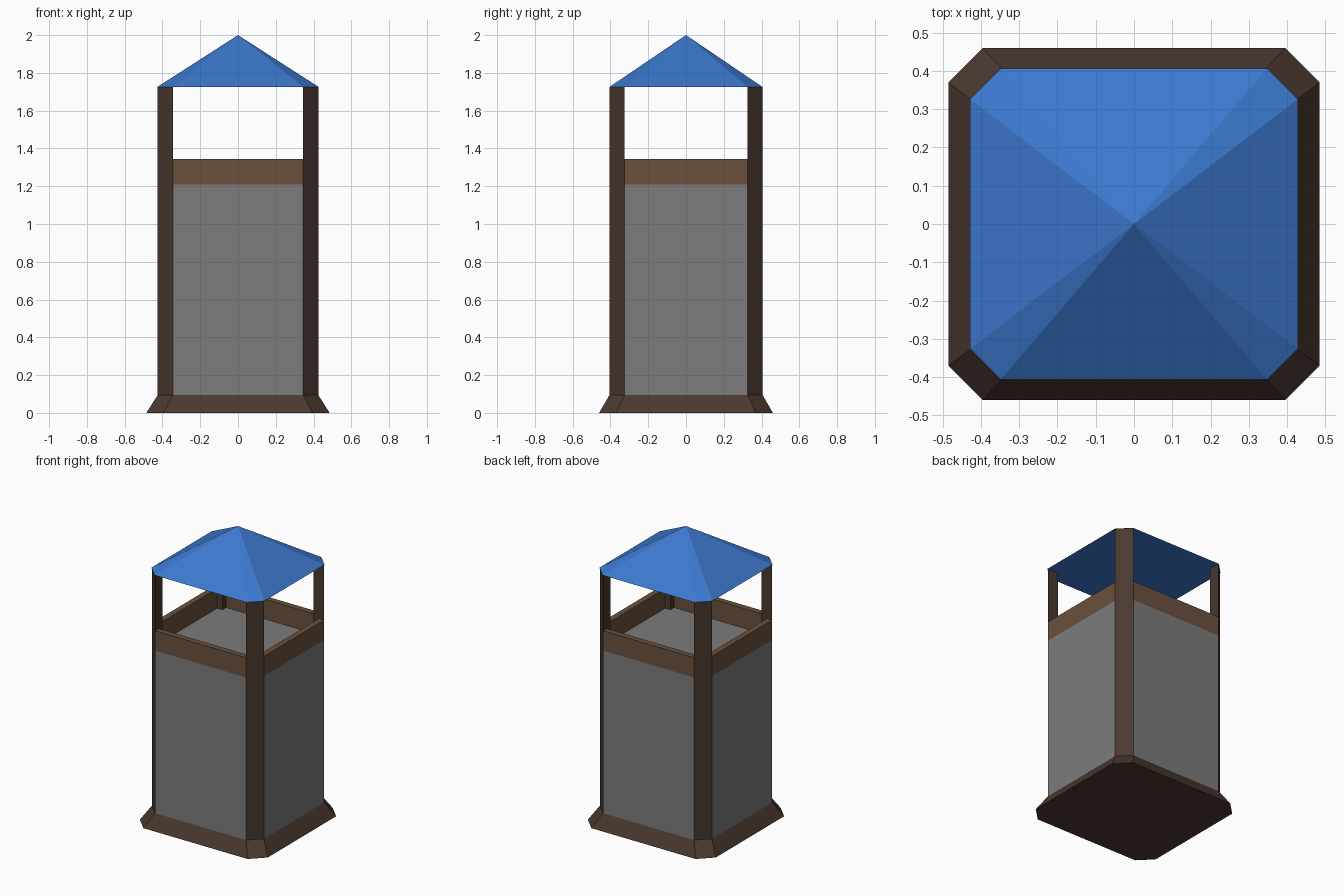
import bpy

if "Cube" in bpy.data.objects:
    bpy.data.objects.remove(bpy.data.objects["Cube"])

HX, HY, C = 0.425, 0.405, 0.08      # body half sizes and corner chamfer
IX, IY = HX - C, HY - C             # inner corner of the posts
Z_BASE, Z_FILL, Z_RIM, Z_EAVES, Z_TOP = 0.095, 1.21, 1.345, 1.725, 2.0


def material(name, rgb):
    m = bpy.data.materials.new(name)
    m.diffuse_color = (*rgb, 1)
    m.use_nodes = True
    m.node_tree.nodes["Principled BSDF"].inputs["Base Color"].default_value = m.diffuse_color
    return m


dark_wood = material("dark_wood", (0.068, 0.040, 0.028))
light_wood = material("light_wood", (0.145, 0.082, 0.047))
blue = material("blue_roof", (0.045, 0.19, 0.62))
grey = material("grey_panel", (0.2, 0.2, 0.2))


def octagon(hx, hy, c):
    """Rectangle with chamfered corners, counter-clockwise."""
    return [(hx, -hy + c), (hx, hy - c), (hx - c, hy), (-hx + c, hy),
            (-hx, hy - c), (-hx, -hy + c), (-hx + c, -hy), (hx - c, -hy)]


def loft(name, bottom, z0, top, z1, mat):
    """Closed solid between two outlines; a one-point top makes a pyramid."""
    n = len(bottom)
    verts = [(x, y, z0) for x, y in bottom] + [(x, y, z1) for x, y in top]
    faces = [tuple(reversed(range(n)))]
    if len(top) == 1:
        faces += [(i, (i + 1) % n, n) for i in range(n)]
    else:
        faces += [(i, (i + 1) % n, n + (i + 1) % n, n + i) for i in range(n)]
        faces.append(tuple(range(n, 2 * n)))
    mesh = bpy.data.meshes.new(name)
    mesh.from_pydata(verts, [], faces)
    mesh.materials.append(mat)
    ob = bpy.data.objects.new(name, mesh)
    bpy.context.collection.objects.link(ob)
    return ob


def rect(x0, x1, y0, y1):
    return [(x0, y0), (x1, y0), (x1, y1), (x0, y1)]


# Flared base
loft("base", octagon(0.485, 0.46, 0.09), 0, octagon(HX, HY, C), Z_BASE, dark_wood)

# Grey body, notched at the corners to receive the posts
notched = [(HX, -IY), (HX, IY), (IX, IY), (IX, HY), (-IX, HY), (-IX, IY),
           (-HX, IY), (-HX, -IY), (-IX, -IY), (-IX, -HY), (IX, -HY), (IX, -IY)]
loft("body", notched, Z_BASE, notched, Z_FILL, grey)

# Corner posts, triangular in section
for sx, xn in ((1, "right"), (-1, "left")):
    for sy, yn in ((1, "back"), (-1, "front")):
        tri = [(sx * IX, sy * IY), (sx * HX, sy * IY), (sx * IX, sy * HY)]
        if sx * sy < 0:
            tri.reverse()
        loft(f"{yn}_{xn}_post", tri, Z_BASE, tri, Z_EAVES, dark_wood)

# Rim boards standing above the fill
T = 0.04
for name, r in (("front_rim", rect(-IX, IX, -HY, -HY + T)),
                ("back_rim", rect(-IX, IX, HY - T, HY)),
                ("left_rim", rect(-HX, -HX + T, -IY, IY)),
                ("right_rim", rect(HX - T, HX, -IY, IY))):
    loft(name, r, Z_FILL, r, Z_RIM, light_wood)

# Pyramid roof with clipped corners
loft("roof", octagon(HX + 0.003, HY + 0.001, C), Z_EAVES, [(0, 0)], Z_TOP, blue)
